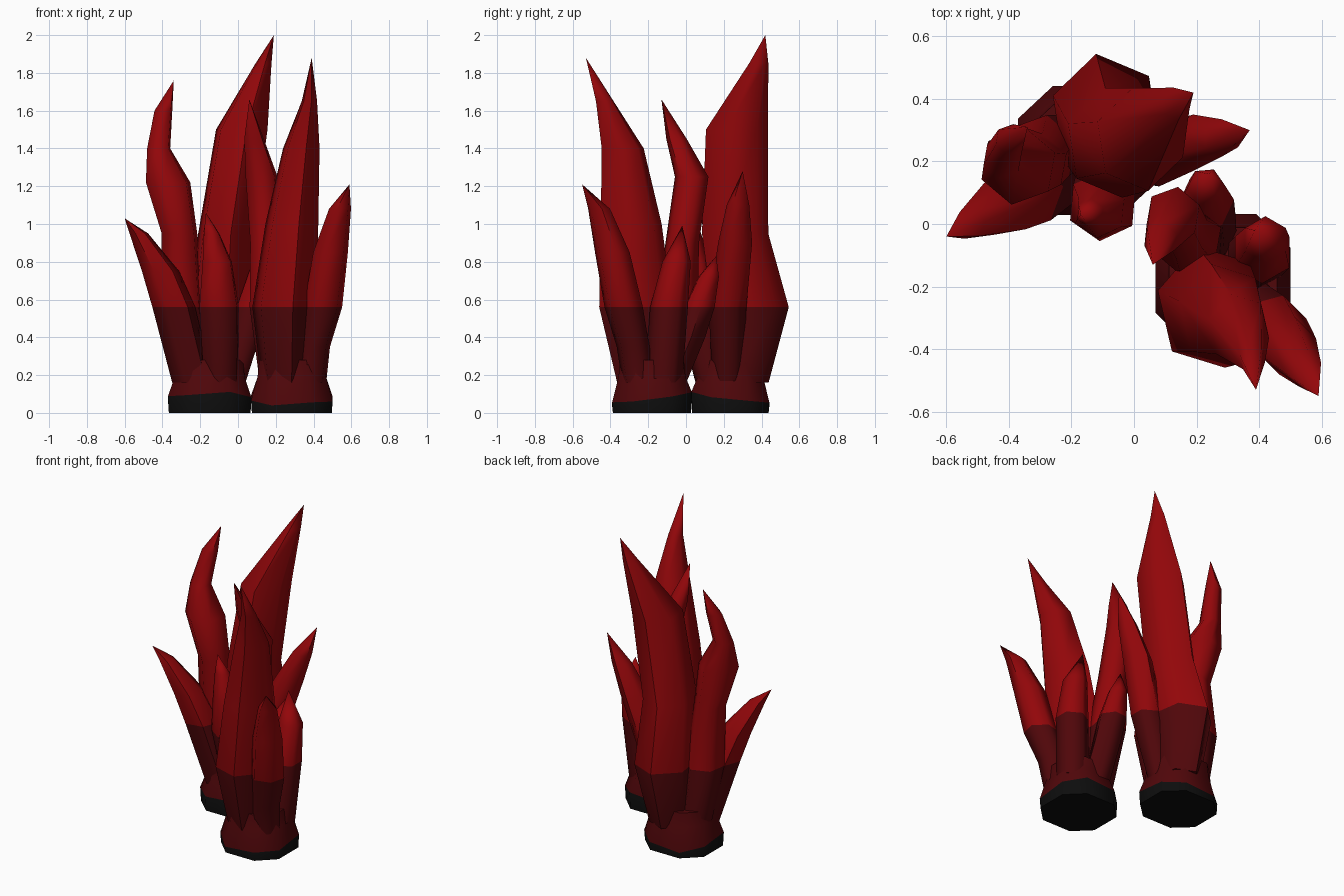
import bpy, bmesh, math

if "Cube" in bpy.data.objects:
    bpy.data.objects.remove(bpy.data.objects["Cube"])


def material(name, rgb):
    m = bpy.data.materials.new(name)
    m.diffuse_color = (*rgb, 1)
    m.use_nodes = True
    m.node_tree.nodes["Principled BSDF"].inputs["Base Color"].default_value = m.diffuse_color
    return m


MATS = [material("bright red", (0.29, 0.002, 0.003)),
        material("dark red", (0.08, 0.002, 0.003)),
        material("charcoal", (0.004, 0.004, 0.004))]


def loft(name, rings, rule, apex=None):
    """Skin a stack of rings, closing the top with an apex point or a cap."""
    bm = bmesh.new()
    loops = [[bm.verts.new(p) for p in ring] for ring in rings]
    n = len(loops[0])
    for a, b in zip(loops, loops[1:]):
        for i in range(n):
            j = (i + 1) % n
            bm.faces.new((a[i], a[j], b[j], b[i]))
    bm.faces.new(loops[0][::-1])
    if apex:
        tip = bm.verts.new(apex)
        for i in range(n):
            bm.faces.new((loops[-1][i], loops[-1][(i + 1) % n], tip))
    else:
        bm.faces.new(loops[-1])
    for f in bm.faces:
        f.material_index = rule(f.calc_center_median().z)
    bmesh.ops.recalc_face_normals(bm, faces=bm.faces)
    me = bpy.data.meshes.new(name)
    bm.to_mesh(me)
    bm.free()
    for m in MATS:
        me.materials.append(m)
    ob = bpy.data.objects.new(name, me)
    bpy.context.collection.objects.link(ob)
    bpy.ops.object.select_all(action='DESELECT')
    ob.select_set(True)
    bpy.context.view_layer.objects.active = ob
    bpy.ops.object.shade_smooth_by_angle(angle=math.radians(62))


def spike(name, rings, tip, turn=0, aspect=1.0, sides=6):
    """Rings are (z, x, y, radius); the spike turns bright above z = 0.56."""
    pts = []
    for z, x, y, r in rings:
        angles = [math.radians(turn) + math.tau * i / sides for i in range(sides)]
        pts.append([(x + r * math.cos(a), y + r * aspect * math.sin(a), z) for a in angles])
    loft(name, pts, lambda z: 0 if z > 0.56 else 1, tip)


def squarish(v):
    return math.copysign(abs(v) ** 0.8, v)


def base(name, cx, cy, rx, ry, tilt):
    """Flared foot with a tilted charcoal rim and a dark red collar."""
    rings = []
    for z, s, wave in [(0, 0.98, 0), (0.075, 1, tilt), (0.19, 0.84, 0), (0.28, 0.8, 0)]:
        ring = []
        for i in range(8):
            a = math.tau * (i + 0.5) / 8
            ring.append((cx + rx * s * squarish(math.cos(a)),
                         cy + ry * s * squarish(math.sin(a)),
                         z + wave * math.sin(a) + 0.3 * abs(wave) * math.sin(2.3 * i)))
        rings.append(ring)
    loft(name, rings, lambda z: 2 if z < 0.07 else 1)


# Back left cluster
base("back_base", -0.15, 0.235, 0.235, 0.22, -0.03)
spike("back_tall_spike",
      [(0.16, -0.1, 0.29, 0.13), (0.56, -0.09, 0.34, 0.18), (0.95, -0.065, 0.26, 0.155),
       (1.5, 0.02, 0.27, 0.145), (1.85, 0.135, 0.385, 0.045)], (0.19, 0.42, 2.0),
      turn=40, aspect=1.15)
spike("back_curved_spike",
      [(0.16, -0.24, 0.25, 0.1), (0.56, -0.3, 0.23, 0.12), (0.95, -0.31, 0.19, 0.1),
       (1.22, -0.37, 0.185, 0.125), (1.4, -0.42, 0.21, 0.065), (1.6, -0.395, 0.27, 0.05)],
      (-0.34, 0.31, 1.76), turn=20)
spike("back_leaning_spike",
      [(0.16, -0.24, 0.17, 0.11), (0.56, -0.34, 0.1, 0.115), (0.75, -0.41, 0.06, 0.1),
       (0.95, -0.525, 0.0, 0.05)], (-0.6, -0.04, 1.03), turn=10)
spike("back_short_spike",
      [(0.16, -0.09, 0.15, 0.1), (0.56, -0.1, 0.06, 0.115), (0.8, -0.11, 0.04, 0.085),
       (0.95, -0.14, 0.035, 0.045)], (-0.17, 0.03, 1.06), turn=25)
spike("back_side_spike",
      [(0.16, -0.03, 0.22, 0.08), (0.56, 0.08, 0.22, 0.1), (0.9, 0.19, 0.26, 0.09),
       (1.1, 0.28, 0.275, 0.06)], (0.37, 0.3, 1.28), turn=30)

# Front right cluster
base("front_base", 0.285, -0.18, 0.23, 0.225, 0.03)
spike("front_tall_spike",
      [(0.16, 0.25, -0.22, 0.13), (0.56, 0.245, -0.265, 0.175), (1.0, 0.285, -0.29, 0.145),
       (1.4, 0.335, -0.335, 0.1), (1.65, 0.378, -0.43, 0.042)],
      (0.39, -0.53, 1.88), turn=45, aspect=1.15)
spike("front_leaning_spike",
      [(0.16, 0.38, -0.25, 0.09), (0.35, 0.4, -0.28, 0.09), (0.56, 0.45, -0.33, 0.105),
       (0.85, 0.49, -0.39, 0.095), (1.08, 0.54, -0.46, 0.06)], (0.59, -0.55, 1.21), turn=15)
spike("front_curved_spike",
      [(0.16, 0.2, -0.1, 0.09), (0.56, 0.17, -0.05, 0.115), (0.9, 0.15, -0.02, 0.09),
       (1.25, 0.125, 0.03, 0.09), (1.45, 0.085, -0.05, 0.055)],
      (0.06, -0.13, 1.66), turn=20)
spike("front_short_spike",
      [(0.16, 0.24, -0.08, 0.09), (0.4, 0.235, 0.02, 0.09), (0.56, 0.23, 0.07, 0.09),
       (0.72, 0.23, 0.12, 0.06)], (0.24, 0.16, 0.83), turn=5)
spike("front_side_spike",
      [(0.16, 0.38, -0.12, 0.1), (0.56, 0.41, -0.09, 0.1), (0.8, 0.42, -0.05, 0.075)],
      (0.385, -0.02, 0.99), turn=30)
